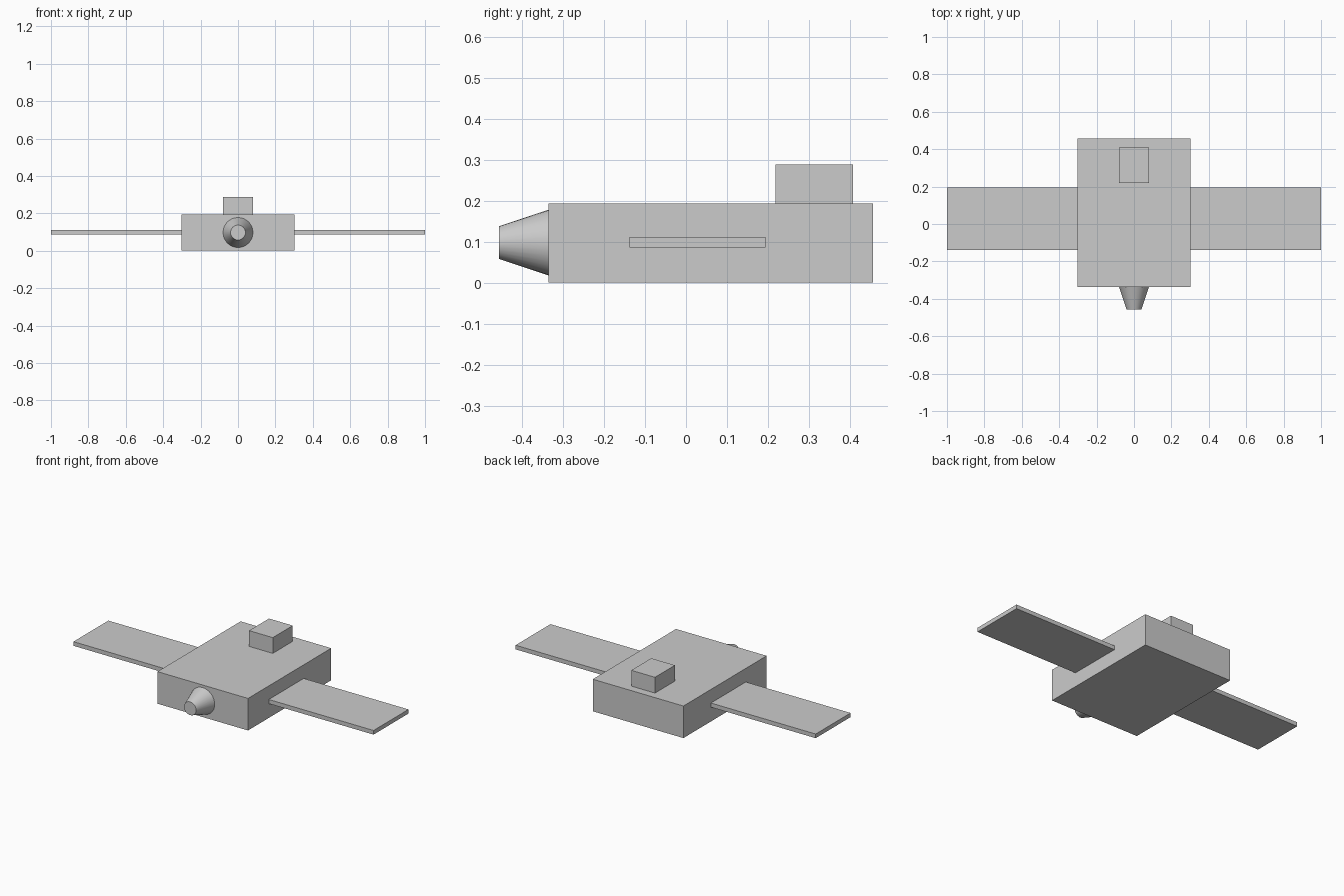
import bpy
import math

if "Cube" in bpy.data.objects:
    bpy.data.objects.remove(bpy.data.objects["Cube"])


def box(name, lo, hi):
    """Axis-aligned box between two corners."""
    centre = [(a + b) / 2 for a, b in zip(lo, hi)]
    bpy.ops.mesh.primitive_cube_add(size=1, location=centre)
    ob = bpy.context.object
    ob.name = name
    ob.scale = [b - a for a, b in zip(lo, hi)]
    bpy.ops.object.transform_apply(location=False, rotation=False, scale=True)
    return ob


# Main body
box("body", (-0.302, -0.336, 0.0), (0.302, 0.456, 0.193))

# Small block on the rear of the roof
box("top_block", (-0.079, 0.218, 0.193), (0.079, 0.408, 0.288))

# Flat side panels
for side, name in ((-1, "left_panel"), (1, "right_panel")):
    x0, x1 = sorted((side * 0.302, side * 1.0))
    box(name, (x0, -0.138, 0.086), (x1, 0.194, 0.111))

# Tapered nozzle on the front face
y_back, y_front = -0.336, -0.456
bpy.ops.mesh.primitive_cone_add(
    vertices=32, radius1=0.08, radius2=0.04, depth=y_back - y_front,
    location=(0, (y_back + y_front) / 2, 0.0975),
    rotation=(math.radians(90), 0, 0))
bpy.context.object.name = "front_nozzle"
bpy.ops.object.shade_smooth_by_angle(angle=math.radians(30))
